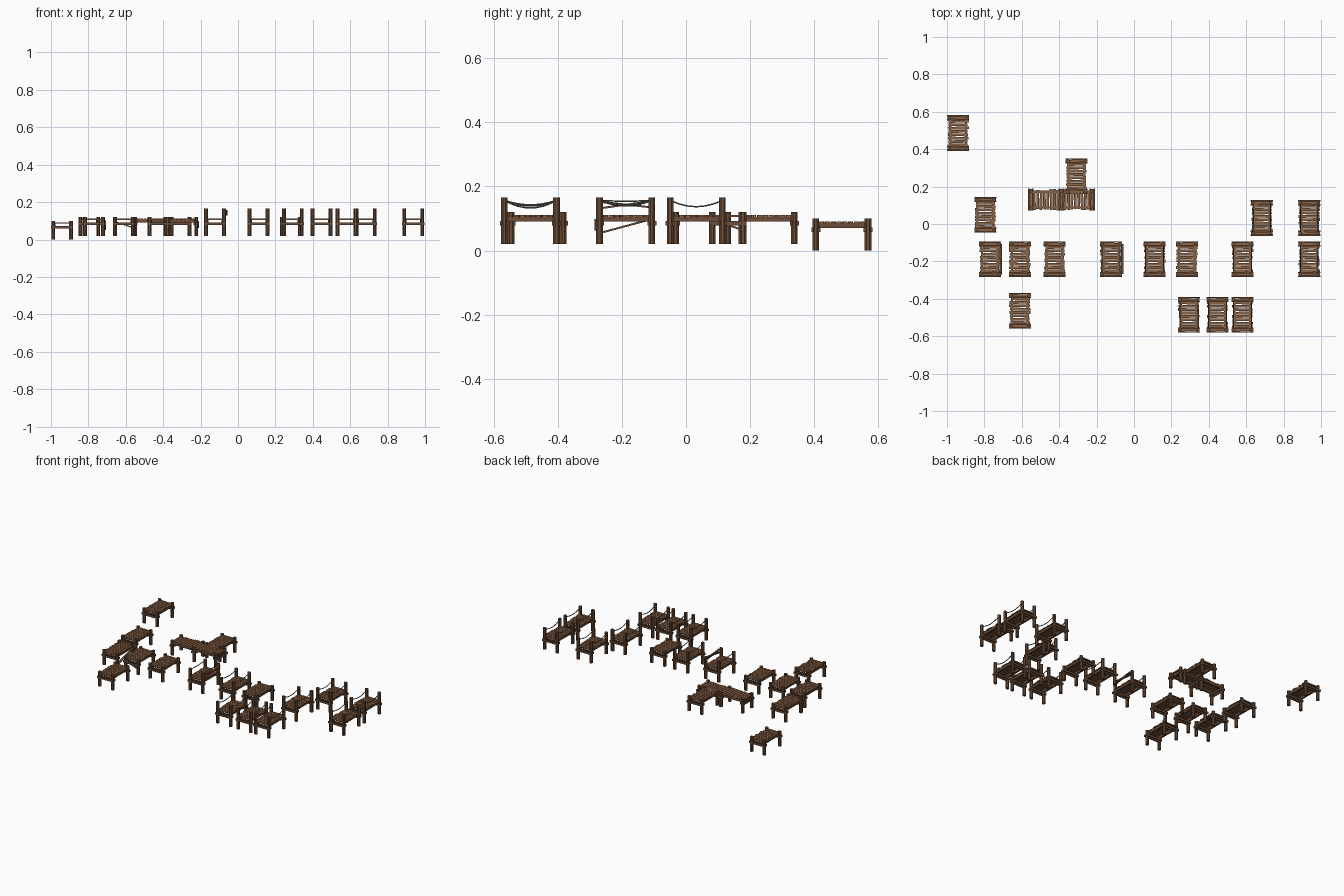
import bpy, bmesh, random
from math import pi
from mathutils import Matrix, Vector

if "Cube" in bpy.data.objects:
    bpy.data.objects.remove(bpy.data.objects["Cube"])

random.seed(4)


def mat(name, rgb):
    m = bpy.data.materials.new(name)
    m.diffuse_color = (*rgb, 1)
    m.use_nodes = True
    m.node_tree.nodes["Principled BSDF"].inputs["Base Color"].default_value = m.diffuse_color
    return m


POST = mat("dark_wood", (0.15, 0.075, 0.04))
PLANK = mat("plank_wood", (0.26, 0.125, 0.06))
ROPE = mat("rope_grey", (0.16, 0.17, 0.14))

HX, HY, R = 0.048, 0.0815, 0.0112   # post offsets and radius


def finish(bm, name, material, world):
    me = bpy.data.meshes.new(name)
    bm.to_mesh(me)
    bm.free()
    me.materials.append(material)
    ob = bpy.data.objects.new(name, me)
    ob.matrix_world = world
    bpy.context.collection.objects.link(ob)


def box(bm, c, s, rot=Matrix()):
    m = Matrix.Translation(c) @ rot @ Matrix.Diagonal((*s, 1))
    bmesh.ops.create_cube(bm, size=1, matrix=m)


def post(bm, x, y, h):
    m = Matrix.Translation((x, y, h / 2)) @ Matrix.Rotation(pi / 8, 4, 'Z')
    bmesh.ops.create_cone(bm, cap_ends=True, segments=8, radius1=R, radius2=R, depth=h, matrix=m)


def board(bm, a, b, w=0.013, t=0.006):
    # plank running from a to b
    a, b = Vector(a), Vector(b)
    d = b - a
    box(bm, (a + b) / 2, (t, w, d.length), d.to_track_quat('Z', 'X').to_matrix().to_4x4())


def rope(a, b, sag, world):
    cu = bpy.data.curves.new("rail_rope", 'CURVE')
    cu.dimensions = '3D'
    cu.bevel_depth, cu.bevel_resolution = 0.0026, 1
    sp = cu.splines.new('POLY')
    sp.points.add(8)
    for i, p in enumerate(sp.points):
        t = i / 8
        v = Vector(a).lerp(Vector(b), t)
        p.co = (v.x, v.y, v.z - 4 * sag * t * (1 - t), 1)
    cu.materials.append(ROPE)
    ob = bpy.data.objects.new("rail_rope", cu)
    ob.matrix_world = world
    bpy.context.collection.objects.link(ob)


def dock(x, y, tall=False, z=0.02, turn=0, sag=0.02, braces=()):
    world = Matrix.Translation((x, y, z)) @ Matrix.Rotation(turn, 4, 'Z')
    # four corner posts
    bm = bmesh.new()
    h = 0.145 if tall else 0.10
    for sx in (-1, 1):
        for sy in (-1, 1):
            post(bm, sx * HX, sy * HY, h)
    finish(bm, "posts", POST, world)
    # side stringers, and cross beams clamped on both faces of the posts
    bm = bmesh.new()
    for s in (-1, 1):
        box(bm, (s * 0.042, 0, 0.078), (0.012, 0.165, 0.015))
        for off in (-0.0105, 0.0105):
            box(bm, (0, s * (HY + off), 0.065), (0.118, 0.007, 0.014))
    for a, b in braces:
        board(bm, a, b)
    finish(bm, "frame_beams", POST, world)
    # uneven deck planks
    bm = bmesh.new()
    n = 10
    for i in range(n):
        py = -0.081 + 0.162 * i / (n - 1)
        w = 0.078 if i in (0, n - 1) else 0.106 + random.uniform(-0.006, 0.006)
        box(bm, (random.uniform(-0.003, 0.003) if w > 0.08 else 0, py, 0.0885),
            (w, 0.0145, 0.006), Matrix.Rotation(random.uniform(-0.03, 0.03), 4, 'Z'))
    finish(bm, "deck_planks", PLANK, world)
    # sagging rope rails
    if tall:
        for s in (-1, 1):
            rope((s * HX, -HY, 0.137), (s * HX, HY, 0.137), sag, world)


side_brace = (((0.057, -0.08, 0.035), (0.057, 0.08, 0.078)),)
end_brace = (((-0.045, -0.09, 0.075), (0.045, -0.09, 0.045)),)
rail_boards = (((0.06, -0.08, 0.112), (0.06, 0.08, 0.134)),
               ((0.06, -0.08, 0.132), (0.06, 0.08, 0.115)))

# low docks
dock(-0.94, 0.486, z=0.0)
dock(-0.795, 0.049)
dock(-0.308, 0.256)
dock(-0.47, 0.13, turn=pi / 2)
dock(-0.305, 0.13, turn=pi / 2, braces=end_brace)
dock(-0.77, -0.188, braces=side_brace)
dock(-0.61, -0.188, braces=end_brace)
dock(-0.425, -0.188)
dock(-0.61, -0.464)
dock(0.283, -0.188)

# tall docks with rope rails
dock(-0.123, -0.188, True, sag=0.003, braces=rail_boards)
dock(0.11, -0.188, True, sag=0.012)
dock(0.58, -0.188, True, sag=0.018)
dock(0.937, -0.188, True, sag=0.018)
dock(0.683, 0.032, True, sag=0.02)
dock(0.937, 0.032, True, sag=0.02)
for dx, sg in ((0.293, 0.014), (0.446, 0.018), (0.58, 0.024)):
    dock(dx, -0.485, True, sag=sg)
